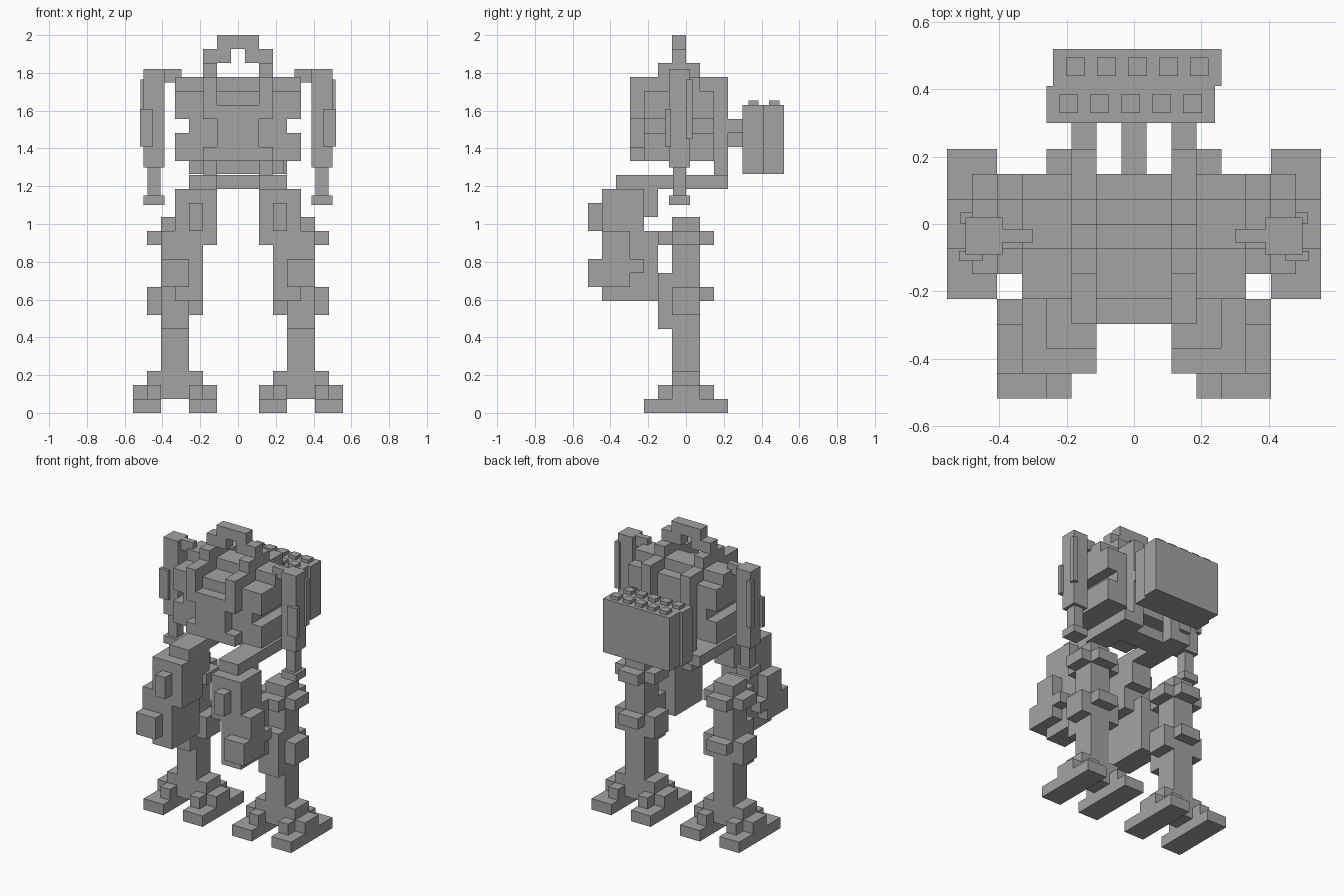
import bpy
import bmesh

UNIT = 2 / 27  # one block of the build grid

cube = bpy.data.objects.get("Cube")
if cube:
    bpy.data.objects.remove(cube, do_unlink=True)

grey = bpy.data.materials.new("plain grey")
grey.use_nodes = True
colour = (0.37, 0.37, 0.37, 1)
grey.diffuse_color = colour
grey.node_tree.nodes["Principled BSDF"].inputs["Base Color"].default_value = colour


def add_box(bm, x, y, z, unit):
    """Add one box given by its (low, high) range along each axis."""
    verts = bmesh.ops.create_cube(bm, size=1)["verts"]
    for vert in verts:
        for axis, (low, high) in enumerate((x, y, z)):
            vert.co[axis] = (high if vert.co[axis] > 0 else low) * unit


def part(name, boxes, side=0, unit=UNIT):
    """Make one object from boxes; side -1 mirrors it to the right."""
    bm = bmesh.new()
    for x, y, z in boxes:
        if side < 0:
            x = (-x[1], -x[0])
        add_box(bm, x, y, z, unit)
    mesh = bpy.data.meshes.new(name)
    bm.to_mesh(mesh)
    bm.free()
    mesh.materials.append(grey)
    obj = bpy.data.objects.new(name, mesh)
    bpy.context.collection.objects.link(obj)
    return obj


def pair(name, boxes, unit=UNIT):
    part("left_" + name, boxes, 1, unit)
    part("right_" + name, boxes, -1, unit)


# Feet: two long soles per leg with a stepped ankle bridge
pair("outer_sole", [((5.5, 7.5), (-3, 3), (0, 1))])
pair("inner_sole", [((1.5, 3.5), (-3, 3), (0, 1))])
pair("ankle", [
    ((1.5, 7.5), (-1, 1), (1, 2)),
    ((2.5, 6.5), (-1, 1), (2, 3)),
    ((5.5, 6.5), (-2, 2), (1, 2)),
    ((2.5, 3.5), (-2, 2), (1, 2)),
])

# Legs: square column with cross shaped collars
pair("leg_column", [((3.5, 5.5), (-1, 1), (2, 14))])
pair("knee_collar", [
    ((2.5, 6.5), (-1, 1), (7, 9)),
    ((3.5, 5.5), (-2, 2), (8, 9)),
])
pair("knee_guard", [((3.5, 5.5), (-2, -1), (6, 10))])
pair("thigh_collar", [
    ((2.5, 6.5), (-1, 1), (12, 13)),
    ((3.5, 5.5), (-2, 2), (12, 13)),
])

# Thigh armour hanging in front of each leg
pair("thigh_armour", [
    ((1.5, 4.5), (-6, -3), (12, 16)),
    ((2.5, 4.5), (-6, -3), (8, 12)),
    ((4.5, 5.5), (-6, -4), (9, 13)),
])
pair("armour_upper_bump", [((2.5, 3.5), (-7, -6), (13, 15))])
pair("armour_lower_bump", [((3.5, 5.5), (-7, -6), (9, 11))])
pair("armour_side_stub", [((4.5, 5.5), (-4, -3), (10, 11))])
pair("armour_back_plate", [((2.5, 4.5), (-3, -2), (8, 13))])
pair("hip_hanger", [((1.5, 3.5), (-3, -2), (14, 16))])

# Waist: two rails, a crossbar and rear posts carrying the torso
pair("waist_rail", [((1.5, 3.5), (-5, 3), (16, 17))])
part("waist_crossbar", [((-3.5, 3.5), (0, 2), (16, 17))])
pair("rear_post", [((1.5, 2.5), (2, 3), (16, 24))])

# Torso: core, front plate, top rails and side pads
part("torso_core", [((-3.5, 3.5), (-3, 2), (18, 23))])
part("front_plate", [((-1.5, 1.5), (-4, -3), (18, 22))])
pair("front_corner", [((1.5, 2.5), (-4, -3), (18, 19))])
pair("top_rail", [((1.5, 2.5), (-4, 2), (21, 24))])
pair("upper_side_pad", [((3.5, 4.5), (-3, 2), (21, 23))])
pair("lower_side_pad", [((3.5, 4.5), (-3, 2), (18, 20))])
part("shoulder_crossbar", [((-4.5, 4.5), (-1, 1), (21, 24))])

# Head arch
pair("head_foot", [((1.5, 2.5), (-2, 1), (24, 25))])
part("head_arch", [
    ((-1.5, 1.5), (-1, 0), (26, 27)),
    ((0.5, 2.5), (-1, 0), (25, 26)),
    ((-2.5, -0.5), (-1, 0), (25, 26)),
])

# Arms, sized directly in scene units
pair("shoulder_joint", [((0.30, 0.40), (-0.055, -0.015), (1.75, 1.82))], 1)
pair("arm", [((0.39, 0.50), (-0.09, 0.02), (1.30, 1.82))], 1)
pair("arm_front_plate", [((0.45, 0.52), (-0.11, -0.08), (1.41, 1.61))], 1)
pair("arm_rear_plate", [((0.48, 0.515), (0, 0.035), (1.45, 1.765))], 1)
pair("forearm", [((0.41, 0.48), (-0.07, 0), (1.15, 1.30))], 1)
pair("hand", [((0.39, 0.50), (-0.09, 0.02), (1.10, 1.15))], 1)

# Back pack: struts, two staggered boxes and rows of studs
pair("pack_strut", [((1.5, 2.5), (2, 4.1), (20, 21))])
part("pack_centre_strut", [((-0.5, 0.5), (2, 4.1), (19, 20))])
for name, shift, low in (("front", -0.01, 0.30), ("rear", 0.01, 0.41)):
    part(name + "_pack_box",
         [((shift - 0.25, shift + 0.25), (low, low + 0.11), (1.265, 1.63))], unit=1)
    studs = []
    for i in range(-2, 3):
        centre = i * 0.092 + shift
        studs.append(((centre - 0.028, centre + 0.028),
                      (low + 0.03, low + 0.085), (1.625, 1.653)))
    part(name + "_pack_studs", studs, unit=1)
